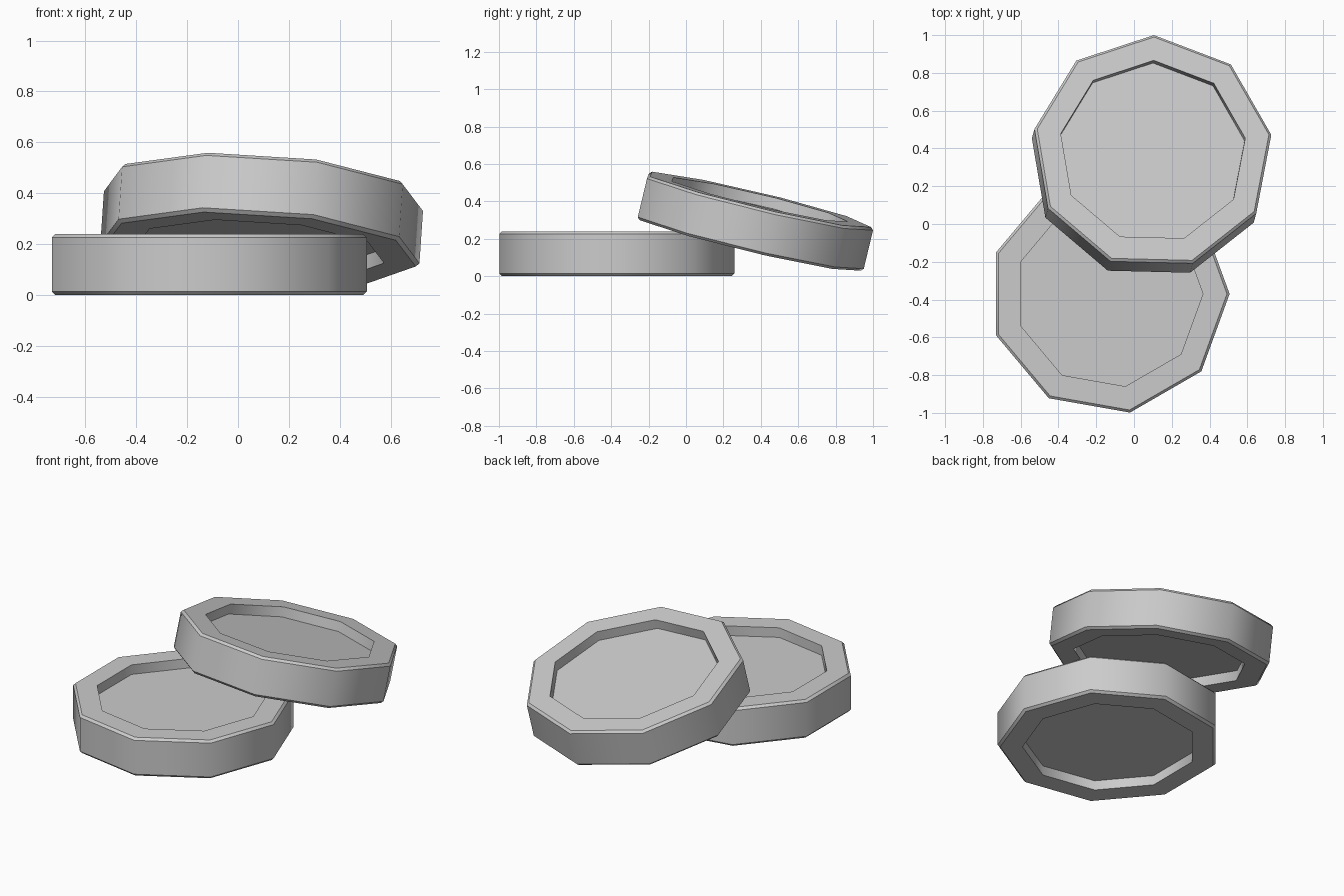
import bpy, bmesh, math
from mathutils import Vector, Matrix

if "Cube" in bpy.data.objects:
    bpy.data.objects.remove(bpy.data.objects["Cube"])

SIDES, R, H = 9, 0.638, 0.24      # outer radius and thickness
RIM, DEPTH, BEV = 0.497, 0.06, 0.014


def coin(name, centre, axis, phase):
    """Nine-sided disc with chamfered rim and a recess on both faces."""
    h = H / 2
    profile = [(RIM, h - DEPTH), (RIM, h), (R - BEV, h), (R, h - BEV),
               (R, BEV - h), (R - BEV, -h), (RIM, -h), (RIM, DEPTH - h)]
    bm = bmesh.new()
    rings = []
    for r, z in profile:
        rings.append([bm.verts.new((r * math.cos(phase + i * math.tau / SIDES),
                                    r * math.sin(phase + i * math.tau / SIDES), z))
                      for i in range(SIDES)])
    for a, b in zip(rings, rings[1:]):
        for i in range(SIDES):
            j = (i + 1) % SIDES
            bm.faces.new((a[i], b[i], b[j], a[j]))
    # recessed floors
    bm.faces.new(rings[0])
    bm.faces.new(rings[-1][::-1])
    bmesh.ops.recalc_face_normals(bm, faces=bm.faces[:])
    mesh = bpy.data.meshes.new(name)
    bm.to_mesh(mesh)
    bm.free()
    ob = bpy.data.objects.new(name, mesh)
    bpy.context.collection.objects.link(ob)
    rot = Vector((0, 0, 1)).rotation_difference(Vector(axis)).to_matrix().to_4x4()
    ob.matrix_world = Matrix.Translation(centre) @ rot
    # smooth round the side wall, crisp chamfers
    bpy.ops.object.select_all(action='DESELECT')
    ob.select_set(True)
    bpy.context.view_layer.objects.active = ob
    bpy.ops.object.shade_smooth_by_angle(angle=math.radians(42))
    return ob


# coin lying flat, and a second one leaning on it
coin("flat_coin", (-0.132, -0.370, H / 2), (0, 0, 1), 0)
coin("leaning_coin", (0.092, 0.355, 0.292), (0.068, 0.24, 1), math.radians(9))
